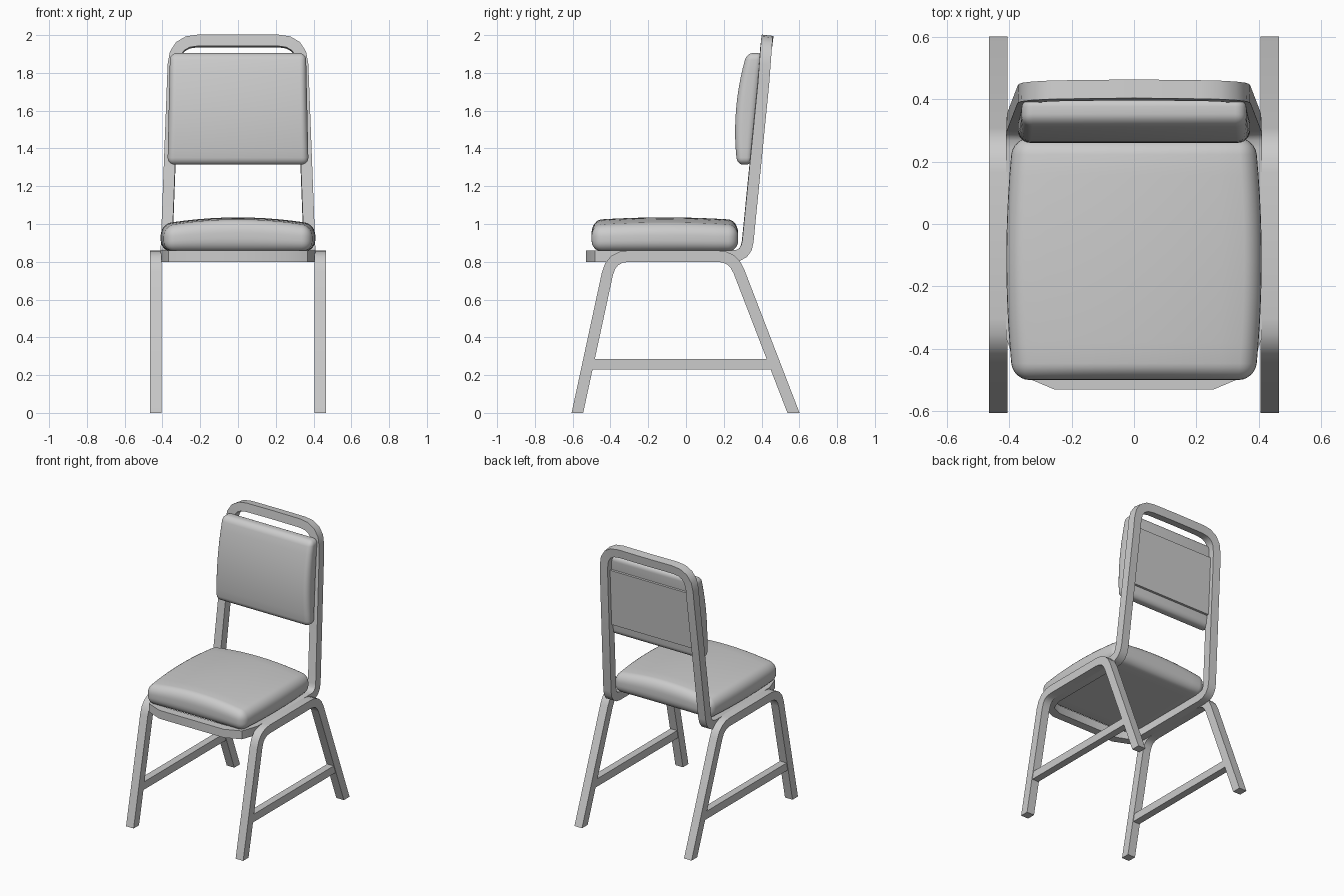
import bpy, bmesh
from mathutils import Vector

if "Cube" in bpy.data.objects:
    bpy.data.objects.remove(bpy.data.objects["Cube"])

H = 0.03  # half width of the square tube


def finish(name, bm, mirror=False, angle=0.8):
    bmesh.ops.recalc_face_normals(bm, faces=bm.faces[:])
    me = bpy.data.meshes.new(name)
    bm.to_mesh(me)
    bm.free()
    ob = bpy.data.objects.new(name, me)
    bpy.context.collection.objects.link(ob)
    if mirror:
        ob.modifiers.new("mirror", 'MIRROR').use_axis[0] = True
    bpy.ops.object.select_all(action='DESELECT')
    ob.select_set(True)
    bpy.context.view_layer.objects.active = ob
    bpy.ops.object.shade_smooth_by_angle(angle=angle)
    return ob


def rounded(path, steps=4):
    """Corner points (x, y, z, cut): each corner with a cut length becomes a curve."""
    pts = [Vector(p[:3]) for p in path]
    out = []
    for i, p in enumerate(pts):
        cut = path[i][3]
        if not cut:
            out.append(p)
            continue
        a = p + (pts[i - 1] - p).normalized() * cut
        b = p + (pts[i + 1] - p).normalized() * cut
        for k in range(steps + 1):
            f = k / steps
            out.append(a * (1 - f) ** 2 + p * 2 * f * (1 - f) + b * f * f)
    return out


def sweep(pts, u, end_normal, caps):
    """Square tube with mitred bends; both ends are cut square to end_normal."""
    u, end_normal = Vector(u), Vector(end_normal)
    t = (pts[1] - pts[0]).normalized()
    v = t.cross(u).normalized()
    corners = [pts[0] + u * a * H + v * b * H for a, b in ((1, 1), (-1, 1), (-1, -1), (1, -1))]
    bm = bmesh.new()
    rings = []
    for i, p in enumerate(pts):
        if 0 < i < len(pts) - 1:
            t_out = (pts[i + 1] - p).normalized()
            n = t + t_out
        else:
            t_out, n = t, end_normal
        corners = [c + t * ((p - c).dot(n) / t.dot(n)) for c in corners]
        rings.append([bm.verts.new(c) for c in corners])
        t = t_out
    for r, s in zip(rings, rings[1:]):
        for k in range(4):
            j = (k + 1) % 4
            bm.faces.new((r[k], r[j], s[j], s[k]))
    if caps:
        bm.faces.new(rings[0])
        bm.faces.new(rings[-1])
    return bm


def box(lo, hi):
    bm = bmesh.new()
    bmesh.ops.create_cube(bm, size=1)
    for v in bm.verts:
        v.co = [l + (c + 0.5) * (h - l) for l, h, c in zip(lo, hi, v.co)]
    return bm


def cushion(name, lo, hi, radius, axes, shape, cuts=10):
    """Rounded box, sliced along the given axes and then bent by shape(co)."""
    bm = box(lo, hi)
    bmesh.ops.bevel(bm, geom=bm.edges[:], offset=radius, segments=6, profile=0.5, affect='EDGES')
    for ax in axes:
        n = Vector((0, 0, 0))
        n[ax] = 1
        a, b = lo[ax] + radius, hi[ax] - radius
        for i in range(1, cuts):
            bmesh.ops.bisect_plane(bm, geom=bm.verts[:] + bm.edges[:] + bm.faces[:],
                                   plane_co=n * (a + (b - a) * i / cuts), plane_no=n)
    for v in bm.verts:
        v.co = shape(v.co.copy())
    return finish(name, bm)


# Seat and back frame: one bent tube, half of it mirrored
frame = [(0, -.50, .83, 0), (.25, -.50, .83, 0), (.345, -.46, .83, 0), (.38, -.36, .83, 0),
         (.38, .319, .83, .075), (.345, .41, 1.75, 0), (.336, .426, 1.969, .125),
         (0, .43, 1.969, 0)]
finish("seat_and_back_frame", sweep(rounded(frame), (0, 0, 1), (1, 0, 0), False), mirror=True)

# Leg frames: an upturned U on each side
X = .435
leg = [(X, -.575, 0, 0), (X, -.396, .83, .095), (X, .249, .83, .085), (X, .569, 0, 0)]
finish("leg_frames", sweep(rounded(leg), (1, 0, 0), (0, 0, 1), True), mirror=True)

# Stretchers between the front and rear legs
finish("leg_stretchers", box((.409, -.51, .23), (.461, .462, .286)), mirror=True)


# Seat cushion: bulging sides and a crowned top
def seat_shape(c):
    fy = 1 - ((c.y + .112) / .388) ** 2
    fx = 1 - (c.x / .39) ** 2
    w = (c.z - .855) / .13
    return Vector((c.x * (1 + .055 * fy), c.y, c.z + w * (.036 * fx + .014 * fy)))


cushion("seat_cushion", (-.388, -.50, .855), (.388, .276, .985), .053, (0, 1), seat_shape)


# Back cushion: curved front, flat leaning rear
def rear_y(z):
    return .299 + .1 * (z - .9)


def back_shape(c):
    front = .26 + .36 * (c.z - 1.49) ** 2
    y = front + (rear_y(c.z) + .008 - front) * c.y / .1
    return Vector((c.x * (1 - .035 * (c.z - 1.32) / .58), y, c.z))


cushion("back_cushion", (-.373, 0, 1.315), (.373, .1, 1.905), .036, (2,), back_shape)

# Flat panel behind the back cushion, between the frame sides
panel = box((-.345, -.01, 1.395), (.345, .025, 1.805))
for v in panel.verts:
    v.co.y += rear_y(v.co.z)
    v.co.x *= 1 - .06 * (v.co.z - 1.39) / .44
finish("back_panel", panel)
